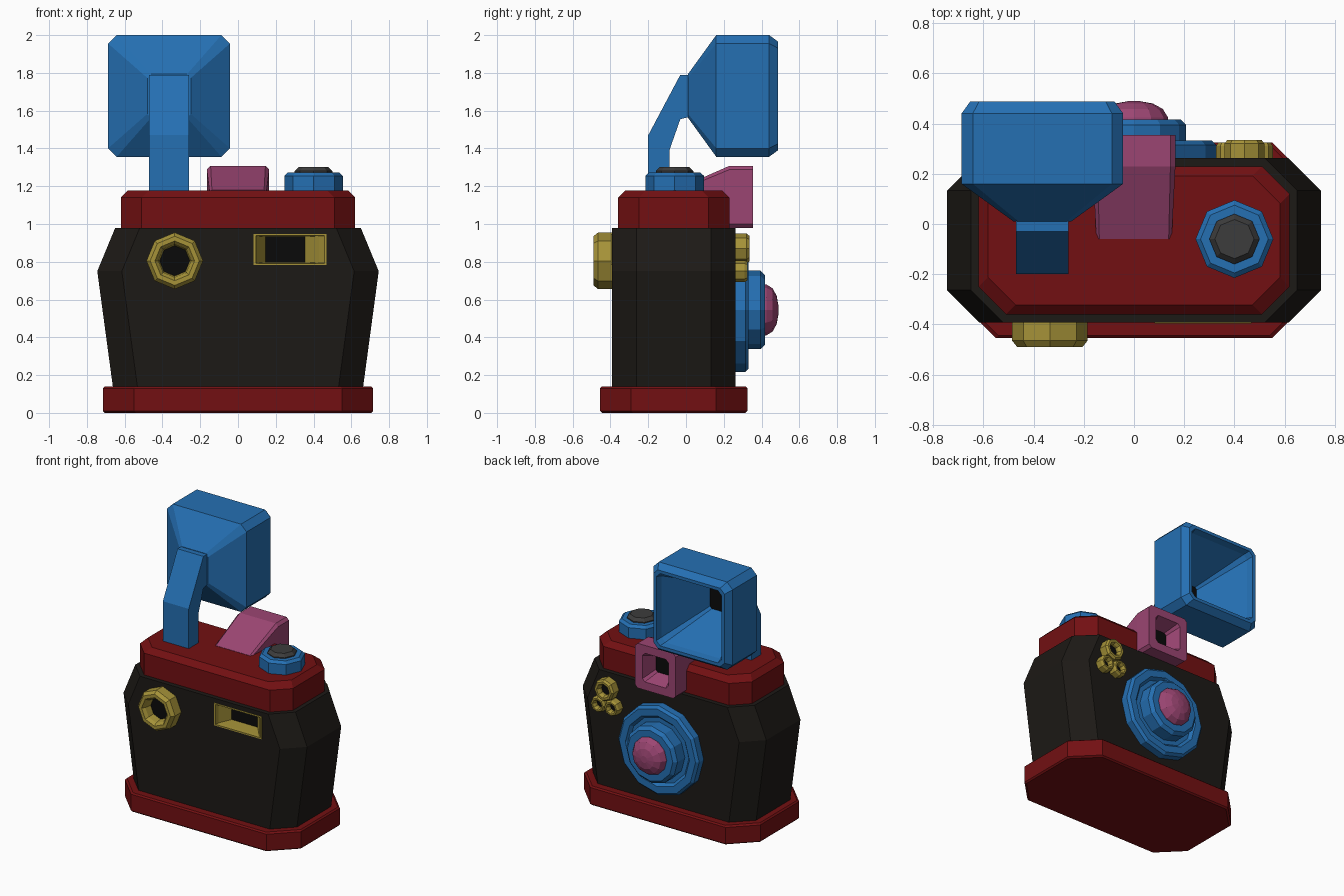
import bpy, bmesh
from math import sin, cos, pi

if "Cube" in bpy.data.objects:
    bpy.data.objects.remove(bpy.data.objects["Cube"])


def material(name, rgb):
    m = bpy.data.materials.new(name)
    m.diffuse_color = (*rgb, 1)
    m.use_nodes = True
    m.node_tree.nodes["Principled BSDF"].inputs["Base Color"].default_value = m.diffuse_color
    return m


RED = material("red", (0.17, 0.005, 0.006))
BLACK = material("black", (0.012, 0.010, 0.008))
DARK = material("dark_glass", (0.003, 0.003, 0.003))
BLUE = material("blue", (0.018, 0.16, 0.45))
PINK = material("pink", (0.33, 0.06, 0.17))
YELLOW = material("yellow", (0.38, 0.29, 0.04))
GREY = material("grey", (0.045, 0.045, 0.045))

AXES = {"x": lambda u, v, h: (h, u, v),
        "y": lambda u, v, h: (u, h, v),
        "z": lambda u, v, h: (u, v, h)}


def loft(name, axis, loops, mat, end_mat=None):
    """Skin (outline, height) loops along an axis; both ends are capped."""
    bm = bmesh.new()
    rings = [[bm.verts.new(AXES[axis](u, v, h)) for u, v in pts] for pts, h in loops]
    for a, b in zip(rings, rings[1:]):
        for i in range(len(a)):
            j = (i + 1) % len(a)
            bm.faces.new((a[i], a[j], b[j], b[i]))
    bm.faces.new(rings[0])
    end = bm.faces.new(rings[-1])
    bmesh.ops.recalc_face_normals(bm, faces=bm.faces)
    mesh = bpy.data.meshes.new(name)
    mesh.materials.append(mat)
    if end_mat:
        mesh.materials.append(end_mat)
        end.material_index = 1
    bm.to_mesh(mesh)
    bm.free()
    ob = bpy.data.objects.new(name, mesh)
    bpy.context.collection.objects.link(ob)
    return ob


def rect(u0, u1, v0, v1, c=0.0):
    """Rectangle, with cut corners when c > 0."""
    if not c:
        return [(u0, v0), (u1, v0), (u1, v1), (u0, v1)]
    return [(u0 + c, v0), (u1 - c, v0), (u1, v0 + c), (u1, v1 - c),
            (u1 - c, v1), (u0 + c, v1), (u0, v1 - c), (u0, v0 + c)]


def mid_rect(cu, cv, hu, hv, c):
    return rect(cu - hu, cu + hu, cv - hv, cv + hv, c)


def turned(name, axis, cu, cv, n, profile, mat, end_mat=None):
    """Turned part from (radius, height) pairs."""
    loops = [([(cu + r * cos(2 * pi * i / n), cv + r * sin(2 * pi * i / n))
               for i in range(n)], h) for r, h in profile]
    return loft(name, axis, loops, mat, end_mat)


# Case: base, waisted body, top cover
CY = -0.065
loft("base_plate", "z", [(mid_rect(0, CY, hx, hx - 0.325, 0.165), z) for hx, z in
                         [(0.705, 0), (0.715, 0.01), (0.715, 0.13), (0.705, 0.14)]], RED)
body = loft("body", "z", [(mid_rect(0, CY, hx, 0.328, 0.13), z) for hx, z in
                          [(0.66, 0.12), (0.745, 0.75), (0.65, 0.98)]], BLACK)
loft("top_cover", "z", [(mid_rect(0, CY, 0.62 - d, 0.295 - d, 0.11), z) for d, z in
                        [(0, 0.97), (0, 1.14), (0.038, 1.178)]], RED)

# Recessed front window
cutter = loft("window_cutter", "y", [(rect(0.09, 0.46, 0.79, 0.94), y) for y in (-0.5, -0.265)], BLACK)
cutter.hide_render = True
cutter.hide_viewport = True
cut = body.modifiers.new("window_hole", "BOOLEAN")
cut.object = cutter
cut.operation = "DIFFERENCE"
cut.solver = "EXACT"
loft("window_frame", "y", [(rect(0.082, 0.468, 0.782, 0.948), -0.255),
                           (rect(0.082, 0.468, 0.782, 0.948), -0.396),
                           (rect(0.095, 0.458, 0.792, 0.938), -0.396),
                           (rect(0.1, 0.43, 0.794, 0.936), -0.37),
                           (rect(0.145, 0.355, 0.797, 0.933), -0.28)], YELLOW, DARK)

# Front eyepiece
turned("eyepiece", "y", -0.335, 0.805, 8,
       [(0.15, -0.38), (0.15, -0.465), (0.13, -0.49), (0.105, -0.49),
        (0.088, -0.47), (0.08, -0.42)], YELLOW, DARK)

# Cluster of small rings beside the lens
for name, x, z, r, y in [("large_ring", 0.44, 0.87, 0.08, 0.335),
                         ("small_ring_inner", 0.385, 0.75, 0.058, 0.325),
                         ("small_ring_outer", 0.495, 0.75, 0.058, 0.325)]:
    turned(name, "y", x, z, 8, [(r, 0.25), (r, y - 0.015), (r * 0.85, y), (r * 0.65, y),
                                (r * 0.5, y - 0.02), (r * 0.5, y - 0.04)], YELLOW, DARK)

# Lens: stepped barrel and domed glass
LZ = 0.545
turned("lens_barrel", "y", 0, LZ, 12,
       [(0.328, 0.25), (0.328, 0.315), (0.31, 0.332), (0.26, 0.332), (0.24, 0.31),
        (0.208, 0.31), (0.208, 0.395), (0.185, 0.417), (0.14, 0.417)], BLUE)
turned("lens_glass", "y", 0, LZ, 12,
       [(0.138, 0.40), (0.135, 0.425), (0.115, 0.458), (0.075, 0.48), (0.025, 0.489)], PINK)

# Viewfinder hood
loft("viewfinder", "y", [(rect(-0.15, 0.15, 1.10, 1.18, 0.012), -0.06),
                         (rect(-0.165, 0.165, 0.98, 1.308, 0.02), 0.23),
                         (rect(-0.165, 0.165, 0.98, 1.308, 0.02), 0.355),
                         (rect(-0.105, 0.105, 1.04, 1.25, 0.02), 0.355),
                         (rect(-0.07, 0.07, 1.08, 1.21, 0.015), 0.25)], PINK, DARK)

# Dial and button
turned("dial", "z", 0.4, -0.06, 8, [(0.155, 1.17), (0.155, 1.255), (0.135, 1.273), (0.09, 1.273)], BLUE)
turned("dial_button", "z", 0.4, -0.06, 8, [(0.1, 1.26), (0.1, 1.28), (0.078, 1.302)], GREY)

# Flash: bent arm and hollow reflector
FX, FZ = -0.365, 1.678
ARM = [(-0.2, 1.17), (-0.088, 1.17), (-0.088, 1.39), (-0.03, 1.555),
       (0.03, 1.57), (0.03, 1.79), (-0.03, 1.79), (-0.2, 1.47)]
loft("flash_arm", "x", [(ARM, FX - 0.105), (ARM, FX + 0.105)], BLUE)
loft("flash_reflector", "y", [(mid_rect(FX, FZ, hx, hz, c), y) for hx, hz, c, y in
                              [(0.115, 0.115, 0.02, 0.01), (0.322, 0.322, 0.045, 0.16),
                               (0.322, 0.322, 0.045, 0.44), (0.288, 0.288, 0.035, 0.487),
                               (0.265, 0.265, 0.03, 0.487), (0.255, 0.255, 0.03, 0.44),
                               (0.1, 0.1, 0.015, 0.10)]], BLUE, DARK)
